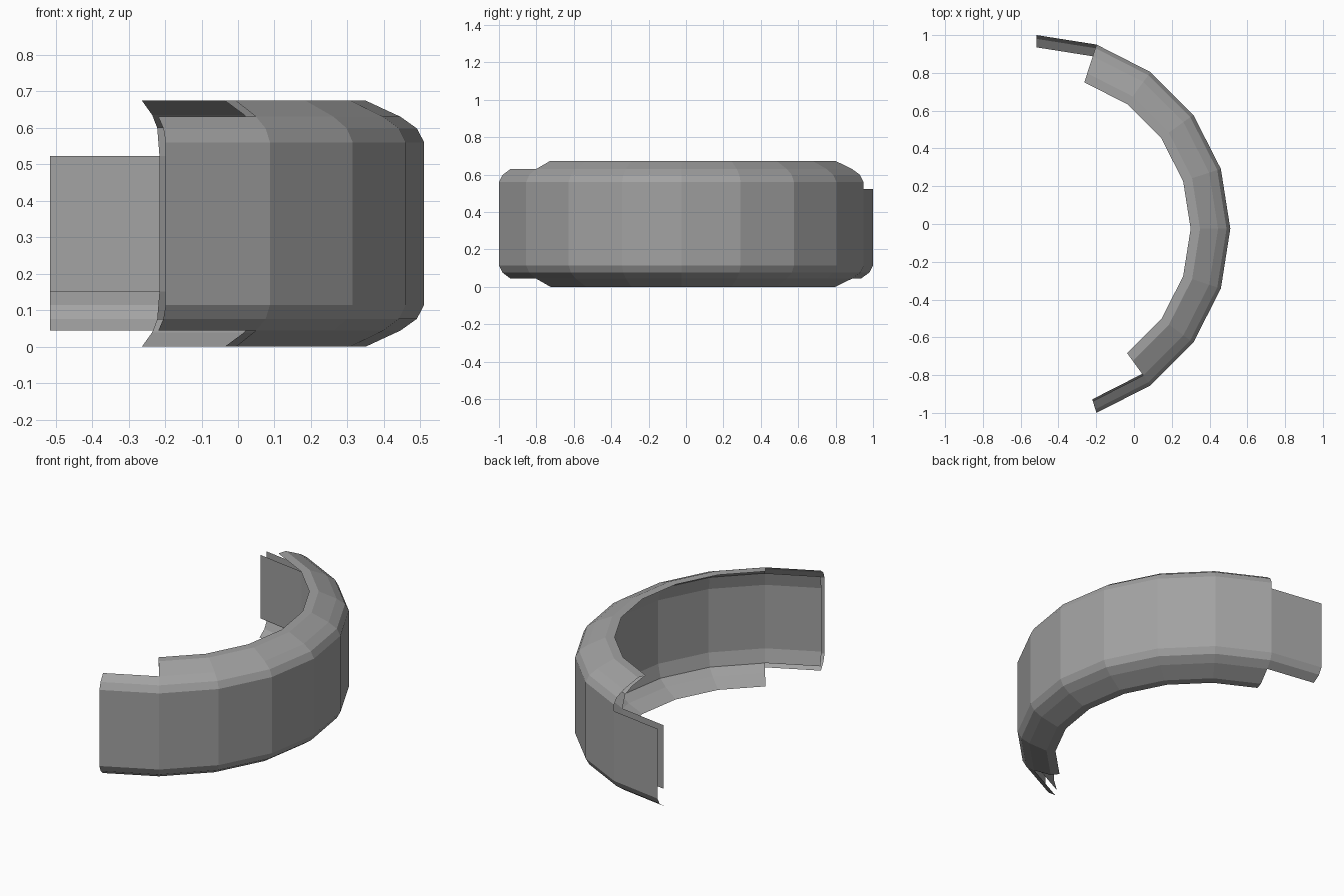
import bpy
import bmesh
from math import radians, sin, cos

if "Cube" in bpy.data.objects:
    bpy.data.objects.remove(bpy.data.objects["Cube"])

HEIGHT = 0.674
CENTRE_X, CENTRE_Y = -0.515, -0.025
STEP = 18  # degrees per facet

rubber = bpy.data.materials.new("grey_rubber")
rubber.use_nodes = True
grey = (0.36, 0.36, 0.36, 1)
rubber.diffuse_color = grey
rubber.node_tree.nodes["Principled BSDF"].inputs["Base Color"].default_value = grey


def mirrored(half):
    """Upper half of a (radius, z) profile, completed below the mid height."""
    return half + [(r, HEIGHT - z) for r, z in reversed(half)]


def sweep(name, sections, inward=False):
    """Revolve each (profile, first angle, last angle) into one faceted shell."""
    bm = bmesh.new()
    for profile, first, last in sections:
        rings = []
        for a in range(first, last + 1, STEP):
            c, s = cos(radians(a)), sin(radians(a))
            rings.append([bm.verts.new((CENTRE_X + r * c, CENTRE_Y + r * s, z))
                          for r, z in profile])
        for p, q in zip(rings, rings[1:]):
            for i in range(len(profile) - 1):
                bm.faces.new((p[i], p[i + 1], q[i + 1], q[i]))
    bmesh.ops.remove_doubles(bm, verts=bm.verts, dist=0.0005)
    if inward:
        bmesh.ops.reverse_faces(bm, faces=bm.faces)
    mesh = bpy.data.meshes.new(name)
    bm.to_mesh(mesh)
    bm.free()
    mesh.materials.append(rubber)
    obj = bpy.data.objects.new(name, mesh)
    bpy.context.collection.objects.link(obj)
    return obj


# Outer shell: full side walls in the middle, bare tread at one end,
# and a torn strip of tread at the other
outer = [(0.815, 0.674), (0.865, 0.674), (0.96, 0.63), (1.005, 0.598), (1.025, 0.56)]
torn_outer = [(1.025, 0.523)] + mirrored(outer[2:])[3:]
sweep("outer_tread", [
    (mirrored(outer), -54, 72),
    (mirrored(outer[2:]), -72, -54),
    (torn_outer, 72, 90),
])

# Inner lining, meeting the outer shell at the bead
inner = [(0.815, 0.674), (0.905, 0.635), (0.95, 0.6), (0.97, 0.523)]
sweep("inner_lining", [
    (mirrored(inner), -54, 72),
    (mirrored(inner[2:]), -72, -54),
    (mirrored(inner[3:]), 72, 90),
], inward=True)
